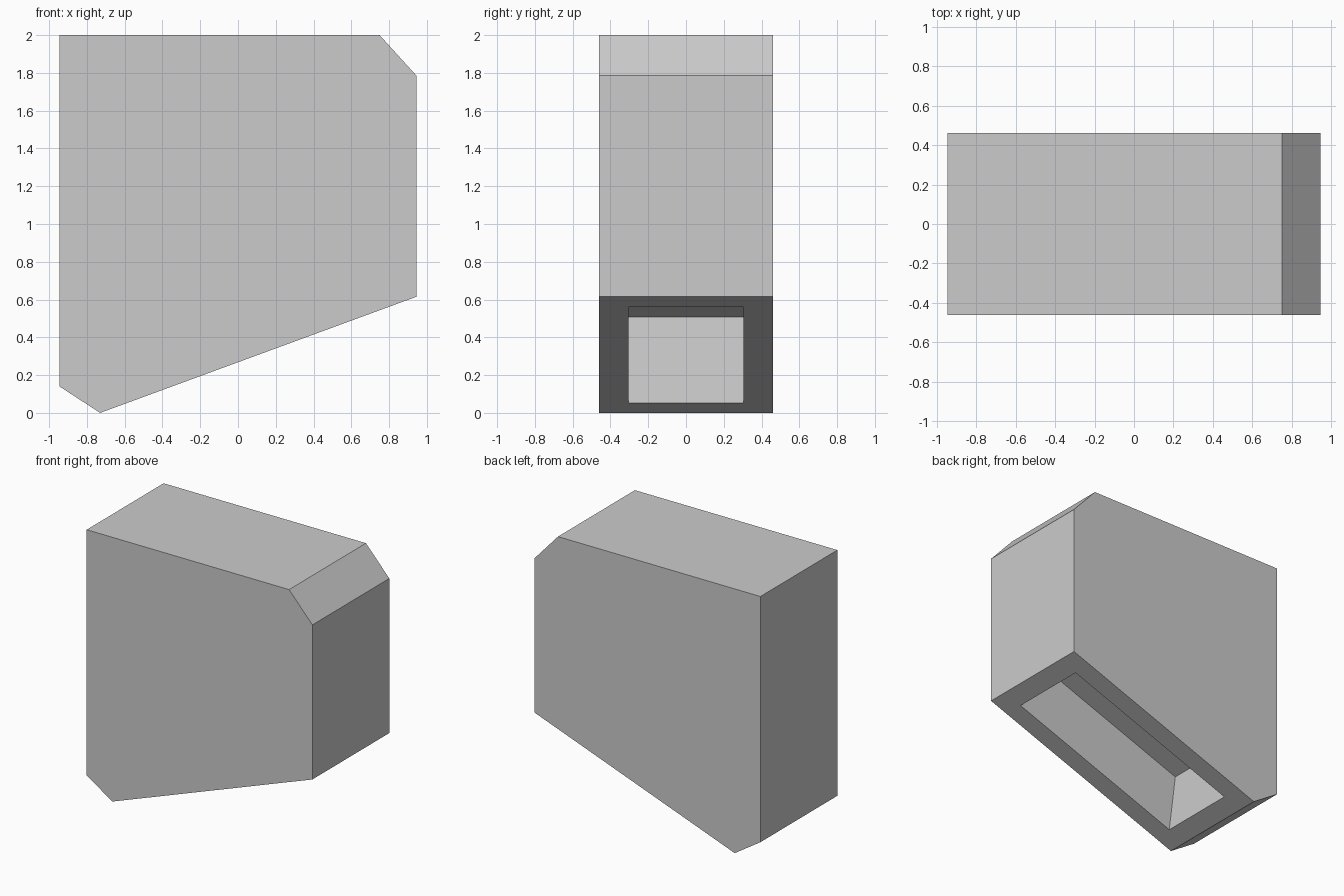
import bpy
import bmesh
from mathutils import Vector

cube = bpy.data.objects.get("Cube")
if cube:
    bpy.data.objects.remove(cube, do_unlink=True)

# Single plain grey material
grey = bpy.data.materials.new("plain_grey")
grey.use_nodes = True
colour = (0.6, 0.6, 0.6, 1)
grey.diffuse_color = colour
grey.node_tree.nodes["Principled BSDF"].inputs["Base Color"].default_value = colour

HALF_DEPTH = 0.46
PROFILE = [(-0.945, 2), (-0.945, 0.14), (-0.73, 0),
           (0.945, 0.615), (0.945, 1.785), (0.75, 2)]

bm = bmesh.new()

# Housing: side profile extruded from front to back
front = bm.faces.new([bm.verts.new((x, -HALF_DEPTH, z)) for x, z in PROFILE])
extruded = bmesh.ops.extrude_face_region(bm, geom=[front])["geom"]
back_verts = [v for v in extruded if isinstance(v, bmesh.types.BMVert)]
bmesh.ops.translate(bm, verts=back_verts, vec=(0, 2 * HALF_DEPTH, 0))
bmesh.ops.recalc_face_normals(bm, faces=bm.faces)

# Recess: rim inset in the long sloping underside, then pushed up inside
underside = min((f for f in bm.faces if f.normal.x > 0.1),
                key=lambda f: f.normal.z)
bmesh.ops.inset_region(bm, faces=[underside], thickness=0.155,
                       use_even_offset=True)
ceiling = bmesh.ops.extrude_discrete_faces(bm, faces=[underside])["faces"][0]
bmesh.ops.translate(bm, verts=ceiling.verts, vec=Vector((-0.056, 0, 0.455)))

mesh = bpy.data.meshes.new("hollow_housing")
bm.to_mesh(mesh)
bm.free()
mesh.materials.append(grey)
housing = bpy.data.objects.new("hollow_housing", mesh)
bpy.context.collection.objects.link(housing)
